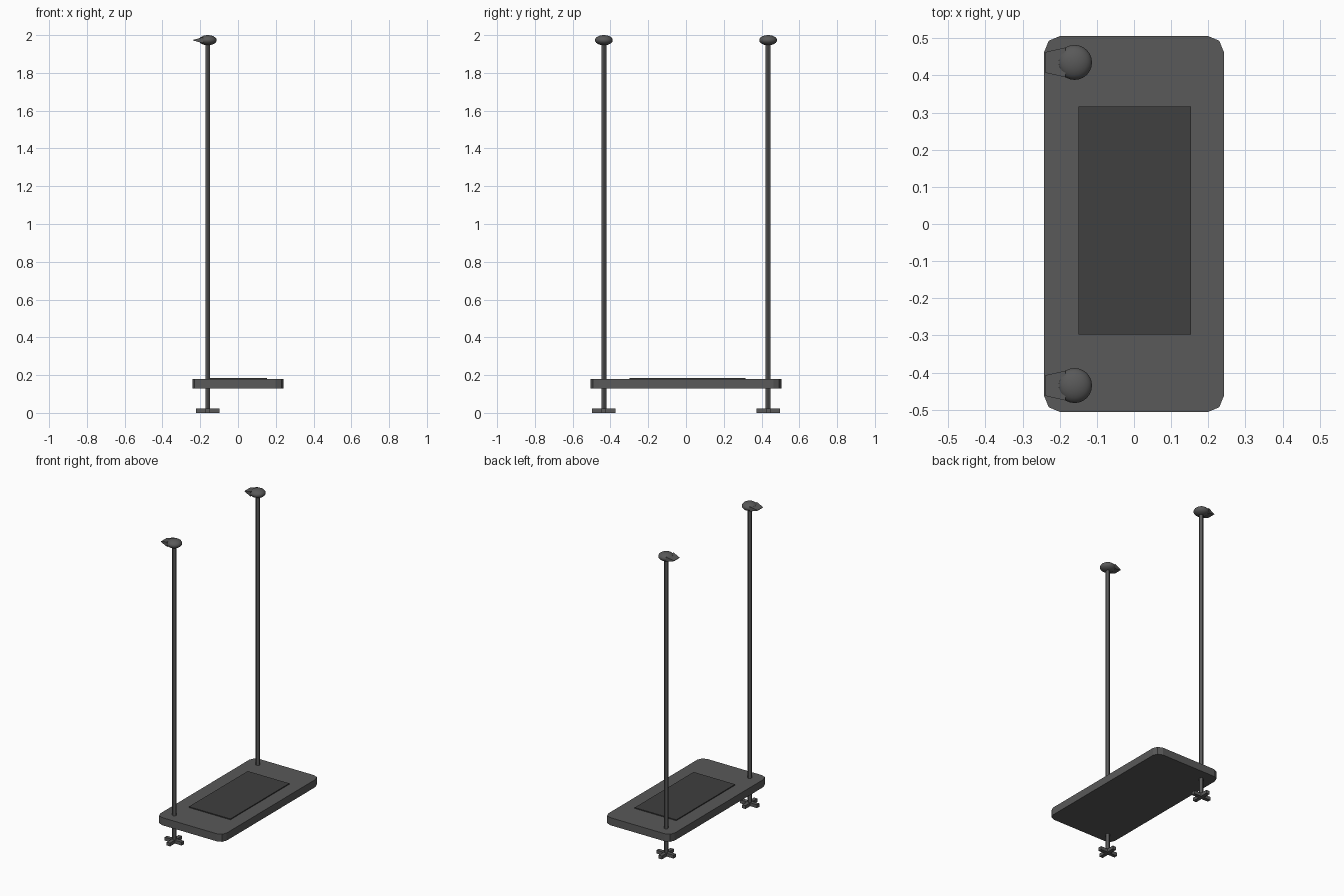
import bpy, bmesh
from mathutils import Matrix, Vector

if "Cube" in bpy.data.objects:
    bpy.data.objects.remove(bpy.data.objects["Cube"])


def mat(name, v):
    m = bpy.data.materials.new(name)
    m.diffuse_color = (v, v, v, 1)
    m.use_nodes = True
    m.node_tree.nodes["Principled BSDF"].inputs["Base Color"].default_value = m.diffuse_color
    return m


BODY, PAD = mat("dark_grey", 0.1), mat("black_rubber", 0.05)
PX, PY = -0.16, 0.435  # pole position


def finish(name, bm, m=BODY, smooth=False):
    bmesh.ops.recalc_face_normals(bm, faces=bm.faces)
    me = bpy.data.meshes.new(name)
    bm.to_mesh(me)
    bm.free()
    me.materials.append(m)
    ob = bpy.data.objects.new(name, me)
    bpy.context.collection.objects.link(ob)
    if smooth:
        bpy.ops.object.select_all(action='DESELECT')
        ob.select_set(True)
        bpy.context.view_layer.objects.active = ob
        bpy.ops.object.shade_smooth_by_angle()
    return ob


def box(bm, lo, hi):
    lo, hi = Vector(lo), Vector(hi)
    mtx = Matrix.Translation((lo + hi) / 2) @ Matrix.Diagonal((*(hi - lo), 1))
    return bmesh.ops.create_cube(bm, size=1, matrix=mtx)['verts']


# Deck slab with clipped, two-segment corners
bm = bmesh.new()
box(bm, (-0.242, -0.506, 0.13), (0.242, 0.506, 0.18))
corners = [e for e in bm.edges if abs(e.verts[0].co.z - e.verts[1].co.z) > 0.01]
bmesh.ops.bevel(bm, geom=corners, offset=0.043, segments=2, profile=0.5,
                affect='EDGES')
finish("deck", bm)

# Thin grip pad
bm = bmesh.new()
box(bm, (-0.15, -0.298, 0.175), (0.153, 0.316, 0.186))
finish("grip_pad", bm, PAD)

for side, s in (("front", -1), ("back", 1)):
    y = s * PY

    # Tall pole
    bm = bmesh.new()
    bmesh.ops.create_cone(bm, cap_ends=True, segments=12, radius1=0.013,
                          radius2=0.013, depth=1.96,
                          matrix=Matrix.Translation((PX, y, 0.985)))
    finish(side + "_pole", bm, smooth=True)

    # Flattened knob
    bm = bmesh.new()
    bmesh.ops.create_uvsphere(
        bm, u_segments=24, v_segments=12, radius=1,
        matrix=Matrix.Translation((PX, y, 1.973))
        @ Matrix.Diagonal((0.047, 0.047, 0.027, 1)))
    finish(side + "_knob", bm, smooth=True)

    # Wedge-shaped thumb tab pointing to -x
    bm = bmesh.new()
    for v in box(bm, (-0.238, y - 0.04, 1.957), (-0.185, y + 0.04, 1.989)):
        if v.co.x < -0.2:
            v.co.y = y + (v.co.y - y) * 0.7
            v.co.z = 1.973 + (v.co.z - 1.973) * 0.1
    finish(side + "_thumb_tab", bm)

    # Cross-shaped foot
    bm = bmesh.new()
    box(bm, (PX - 0.062, y - 0.012, 0), (PX + 0.062, y + 0.012, 0.022))
    box(bm, (PX - 0.012, y - 0.062, 0), (PX + 0.012, y + 0.062, 0.022))
    finish(side + "_foot", bm)
